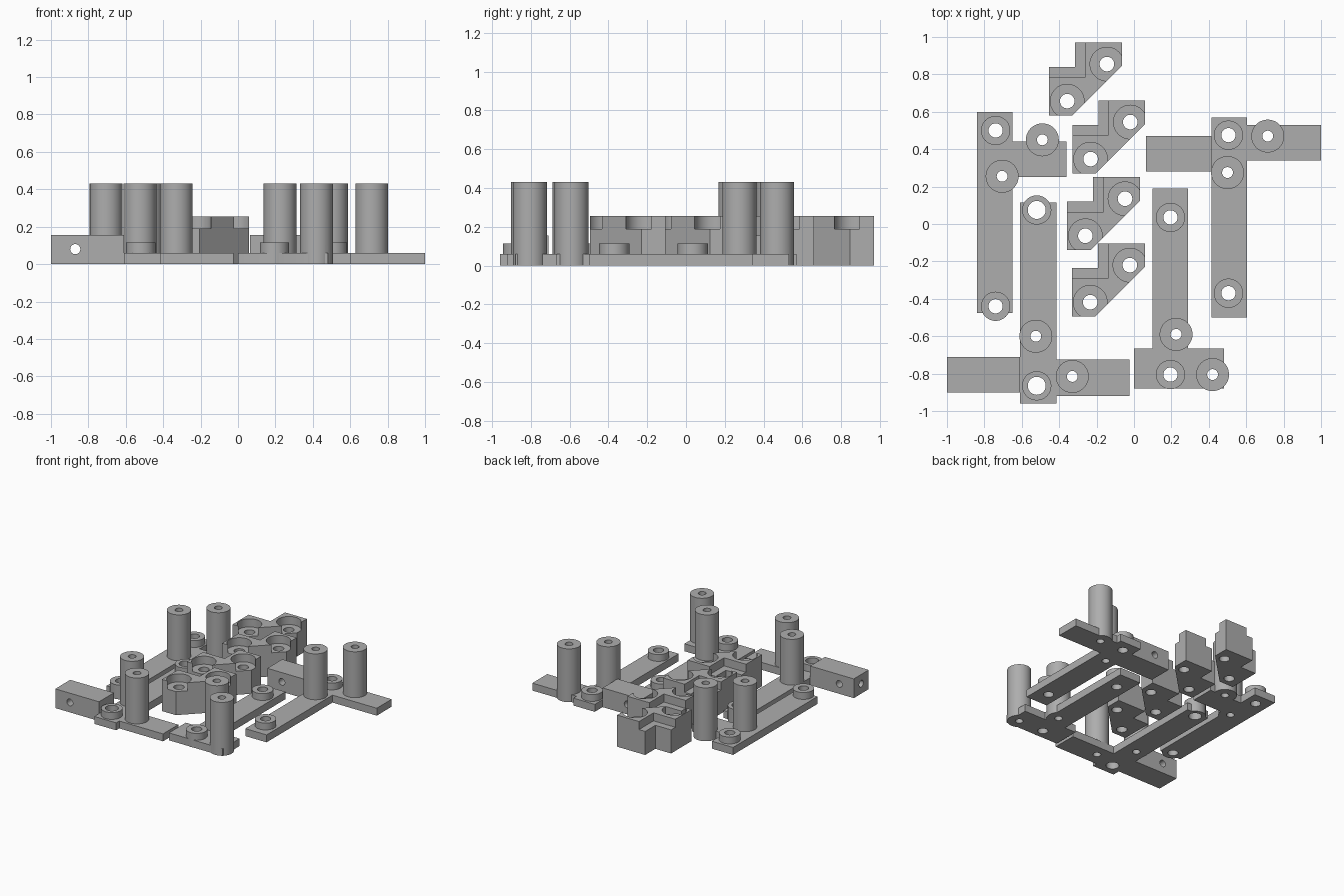
import bpy, bmesh, math
from mathutils import Matrix, Vector

cube = bpy.data.objects.get("Cube")
if cube:
    bpy.data.objects.remove(cube, do_unlink=True)

grey = bpy.data.materials.new("plain grey")
grey.use_nodes = True
COLOUR = (0.42, 0.42, 0.42, 1)
grey.diffuse_color = COLOUR
grey.node_tree.nodes["Principled BSDF"].inputs["Base Color"].default_value = COLOUR

PLATE, BOSS, BLOCK, POST = 0.06, 0.115, 0.155, 0.43
LEDGE, TOP = 0.19, 0.255
EPS = 0.02


def prism(bm, outline, z0, z1):
    """Extrude a counter-clockwise outline from z0 to z1."""
    face = bm.faces.new([bm.verts.new((x, y, z0)) for x, y in outline])
    grown = bmesh.ops.extrude_face_region(bm, geom=[face], use_keep_orig=True)
    verts = [v for v in grown["geom"] if isinstance(v, bmesh.types.BMVert)]
    bmesh.ops.translate(bm, vec=(0, 0, z1 - z0), verts=verts)
    bmesh.ops.recalc_face_normals(bm, faces=bm.faces)


def rect(x0, y0, x1, y1):
    return [(x0, y0), (x1, y0), (x1, y1), (x0, y1)]


def rod(bm, a, b, radius):
    """Cylinder between two points."""
    a, b = Vector(a), Vector(b)
    turn = (b - a).to_track_quat('Z', 'Y').to_matrix().to_4x4()
    bmesh.ops.create_cone(bm, cap_ends=True, segments=48, radius1=radius, radius2=radius,
                          depth=(b - a).length, matrix=Matrix.Translation((a + b) / 2) @ turn)


def make(name, bm):
    mesh = bpy.data.meshes.new(name)
    bm.to_mesh(mesh)
    bm.free()
    mesh.materials.append(grey)
    obj = bpy.data.objects.new(name, mesh)
    bpy.context.collection.objects.link(obj)
    return obj


def combine(obj, bm, operation):
    """Apply a boolean with a temporary tool mesh."""
    tool = make("tool", bm)
    mod = obj.modifiers.new("boolean", 'BOOLEAN')
    mod.operation, mod.solver, mod.object = operation, 'EXACT', tool
    bpy.context.view_layer.objects.active = obj
    bpy.ops.object.modifier_apply(modifier=mod.name)
    bpy.data.objects.remove(tool, do_unlink=True)


def finish(obj):
    bpy.ops.object.select_all(action='DESELECT')
    obj.select_set(True)
    bpy.context.view_layer.objects.active = obj
    bpy.ops.object.shade_smooth_by_angle(angle=math.radians(30))


def arm(name, outline, posts, bosses, bore=0.038, block=None, pin_x=0):
    """Flat plate with tall posts, low bosses and an optional drilled block."""
    bm = bmesh.new()
    prism(bm, outline, 0, PLATE)
    obj = make(name, bm)
    if block:
        bm = bmesh.new()
        prism(bm, rect(*block), 0, BLOCK)
        combine(obj, bm, 'UNION')
    bm = bmesh.new()
    for x, y in posts:
        rod(bm, (x, y, 0), (x, y, POST), 0.088)
    for x, y in bosses:
        rod(bm, (x, y, 0), (x, y, BOSS), 0.078)
    combine(obj, bm, 'UNION')
    holes = bmesh.new()
    for points, radius in ((posts, 0.029), (bosses, bore)):
        for x, y in points:
            rod(holes, (x, y, -EPS), (x, y, POST + EPS), radius)
    combine(obj, holes, 'DIFFERENCE')
    if block:
        # Cross pin hole and lengthwise hole in the block
        x0, y0, x1, y1 = block
        mid, z = (y0 + y1) / 2, 0.08
        for a, b in (((pin_x, y0 - EPS, z), (pin_x, y1 + EPS, z)),
                     ((x0 - EPS, mid, z), (x0 + 0.3, mid, z))):
            bm = bmesh.new()
            rod(bm, a, b, 0.027)
            combine(obj, bm, 'DIFFERENCE')
    finish(obj)


# Side arm with a short branch
arm("left_arm",
    [(-.84, -.475), (-.65, -.475), (-.65, .25), (-.36, .25), (-.36, .44),
     (-.65, .44), (-.65, .6), (-.84, .6)],
    posts=[(-.705, .255), (-.49, .45)], bosses=[(-.74, .5), (-.74, -.44)])

# Front arm with a branch and a block
arm("front_block_arm",
    [(-.61, -.96), (-.415, -.96), (-.415, -.92), (-.025, -.92), (-.025, -.725),
     (-.415, -.725), (-.415, .115), (-.61, .115)],
    posts=[(-.525, -.6), (-.33, -.815)], bosses=[(-.52, .075), (-.52, -.865)],
    bore=0.048, block=(-1, -.9, -.61, -.71), pin_x=-.87)

# Rear arm with a branch and a block
arm("rear_block_arm",
    [(.415, -.5), (.605, -.5), (.605, .34), (1, .34), (1, .53),
     (.605, .53), (.605, .57), (.415, .57)],
    posts=[(.5, .275), (.715, .47)], bosses=[(.505, .475), (.505, -.37)],
    block=(.065, .28, .415, .47), pin_x=.195)

# Arm with a wide foot
arm("footed_arm",
    [(0, -.88), (.48, -.88), (.48, -.665), (.29, -.665), (.29, .19),
     (.1, .19), (.1, -.665), (0, -.665)],
    posts=[(.225, -.59), (.42, -.805)], bosses=[(.195, .035), (.195, -.805)])


def corner_bracket(name, dx, dy):
    """Corner bracket with a back ledge and two counterbored screw holes."""
    def shift(points):
        return [(x + dx, y + dy) for x, y in points]
    bm = bmesh.new()
    prism(bm, shift([(-.455, .58), (-.33, .58), (-.065, .845), (-.065, .97),
                     (-.315, .97), (-.315, .84), (-.455, .84)]), 0, TOP)
    obj = make(name, bm)
    ledge = bmesh.new()
    prism(ledge, shift([(-.5, .785), (-.26, .785), (-.26, 1), (-.5, 1)]), LEDGE, TOP + EPS)
    combine(obj, ledge, 'DIFFERENCE')
    for x, y in shift([(-.357, .657), (-.145, .855)]):
        for low, radius in ((LEDGE, 0.09), (-EPS, 0.039)):
            bm = bmesh.new()
            rod(bm, (x, y, low), (x, y, TOP + EPS), radius)
            combine(obj, bm, 'DIFFERENCE')
    finish(obj)


for i, (dx, dy) in enumerate([(0, 0), (.125, -.31), (.097, -.72), (.123, -1.075)]):
    corner_bracket(f"corner_bracket_{i + 1}", dx, dy)
